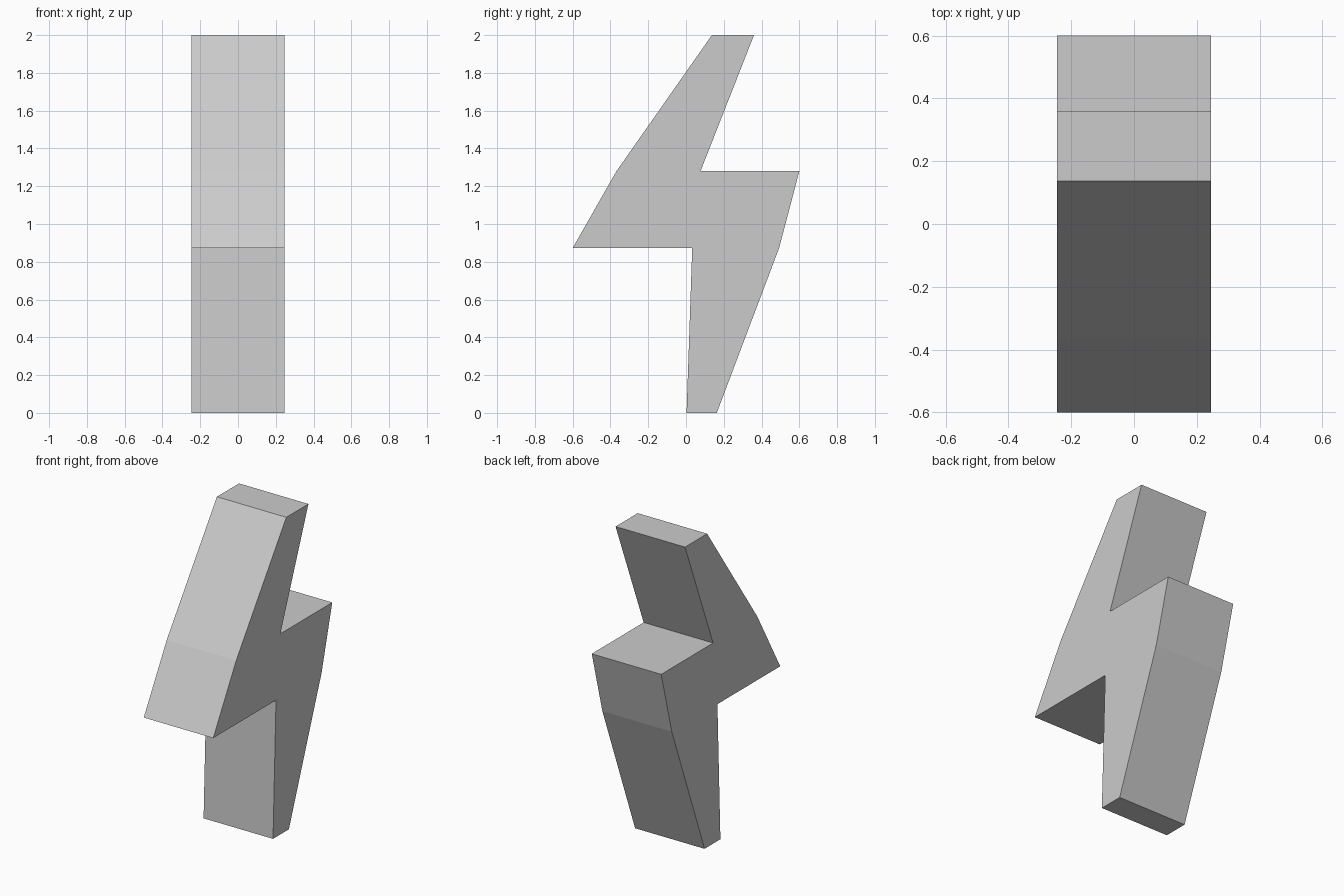
import bpy, bmesh

if "Cube" in bpy.data.objects:
    bpy.data.objects.remove(bpy.data.objects["Cube"])

HALF_WIDTH = 0.245

# Side outline of the bolt as (y, z)
outline = [
    (0.003, 0.0), (0.163, 0.0), (0.493, 0.873), (0.60, 1.28),
    (0.077, 1.28), (0.36, 2.0), (0.137, 2.0), (-0.368, 1.28),
    (-0.60, 0.873), (0.033, 0.873),
]

# Extrude the outline across x
bm = bmesh.new()
side = bm.faces.new([bm.verts.new((-HALF_WIDTH, y, z)) for y, z in outline])
ext = bmesh.ops.extrude_face_region(bm, geom=[side])
moved = [v for v in ext["geom"] if isinstance(v, bmesh.types.BMVert)]
bmesh.ops.translate(bm, vec=(2 * HALF_WIDTH, 0, 0), verts=moved)
bmesh.ops.recalc_face_normals(bm, faces=bm.faces)

mesh = bpy.data.meshes.new("lightning_bolt")
bm.to_mesh(mesh)
bm.free()
bolt = bpy.data.objects.new("lightning_bolt", mesh)
bpy.context.collection.objects.link(bolt)
